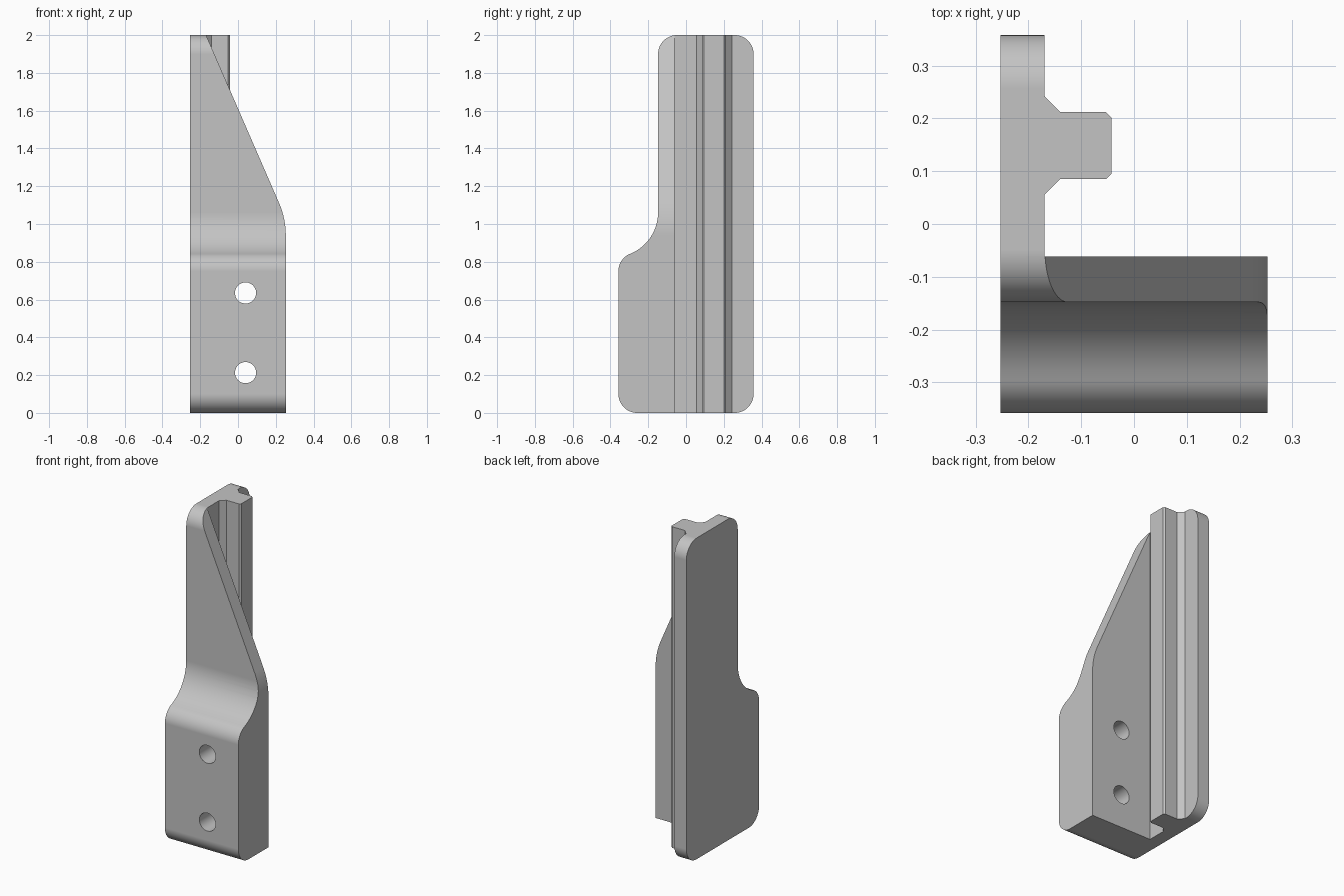
import bpy
import bmesh
from math import cos, sin, radians
from mathutils import Vector

if "Cube" in bpy.data.objects:
    bpy.data.objects.remove(bpy.data.objects["Cube"], do_unlink=True)

grey = bpy.data.materials.new("plain grey")
grey.use_nodes = True
grey.diffuse_color = (0.55, 0.55, 0.55, 1)
grey.node_tree.nodes["Principled BSDF"].inputs["Base Color"].default_value = (0.55, 0.55, 0.55, 1)


def arc(cx, cy, r, start, end, steps=14):
    """Points along an arc, angles in degrees."""
    angles = [radians(start + (end - start) * i / steps) for i in range(steps + 1)]
    return [(cx + r * cos(a), cy + r * sin(a)) for a in angles]


def prism(name, outline, axis, low, high):
    """Extrude a 2D outline along one axis; the outline uses the other two in order."""
    def place(p, depth):
        co = list(p)
        co.insert(axis, depth)
        return Vector(co)

    bm = bmesh.new()
    face = bm.faces.new([bm.verts.new(place(p, low)) for p in outline])
    new = bmesh.ops.extrude_face_region(bm, geom=[face])["geom"]
    shift = place((0, 0), high - low)
    bmesh.ops.translate(bm, vec=shift, verts=[v for v in new if isinstance(v, bmesh.types.BMVert)])
    bmesh.ops.recalc_face_normals(bm, faces=bm.faces)
    mesh = bpy.data.meshes.new(name)
    bm.to_mesh(mesh)
    bm.free()
    mesh.materials.append(grey)
    obj = bpy.data.objects.new(name, mesh)
    bpy.context.collection.objects.link(obj)
    return obj


def combine(target, tool, operation):
    """Apply a boolean and discard the tool."""
    mod = target.modifiers.new("cut", "BOOLEAN")
    mod.operation = operation
    mod.solver = "EXACT"
    mod.object = tool
    bpy.context.view_layer.objects.active = target
    bpy.ops.object.modifier_apply(modifier=mod.name)
    bpy.data.objects.remove(tool, do_unlink=True)


# Side silhouette: rounded plate with a thicker lower front
side = (arc(-0.258, 0.1, 0.1, 270, 180)
        + arc(-0.258, 0.75, 0.1, 180, 112)
        + arc(-0.384, 1.061, 0.236, -68, 0)
        + arc(-0.048, 1.9, 0.1, 180, 90)
        + arc(0.258, 1.9, 0.1, 90, 0)
        + arc(0.258, 0.1, 0.1, 0, -90))
bracket = prism("bracket", side, 0, -0.253, 0.253)

# Plan section: side plate, chamfered rail and front wall
rail = [(-0.17, 0.243), (-0.14, 0.212), (-0.053, 0.212), (-0.043, 0.202),
        (-0.043, 0.095), (-0.053, 0.085), (-0.14, 0.085), (-0.17, 0.055)]
plan = ([(-0.4, -0.5), (-0.4, 0.5), (-0.17, 0.5)] + rail
        + [(-0.17, -0.062), (0.4, -0.062), (0.4, -0.5)])
combine(bracket, prism("plan_cutter", plan, 2, -0.2, 2.2), "INTERSECT")

# Sloping upper edge of the front wall, easing into the side
slope = ([(0.5, 0.94)] + arc(0.253 - 0.43, 0.94, 0.43, 0, 23.4)
         + [(-0.169, 2.0), (-0.169, 2.3), (0.5, 2.3)])
combine(bracket, prism("slope_cutter", slope, 1, -0.6, 0.0), "DIFFERENCE")

# Two screw holes through the front block
for z in (0.213, 0.635):
    hole = arc(0.04, z, 0.056, 0, 360, 40)[:-1]
    combine(bracket, prism("hole_cutter", hole, 1, -0.6, 0.0), "DIFFERENCE")

# Smooth the rounds, keep the flats flat
bpy.ops.object.select_all(action="DESELECT")
bracket.select_set(True)
bpy.context.view_layer.objects.active = bracket
bpy.ops.object.shade_smooth_by_angle(angle=radians(22))
weighted = bracket.modifiers.new("flat faces", "WEIGHTED_NORMAL")
weighted.keep_sharp = True
